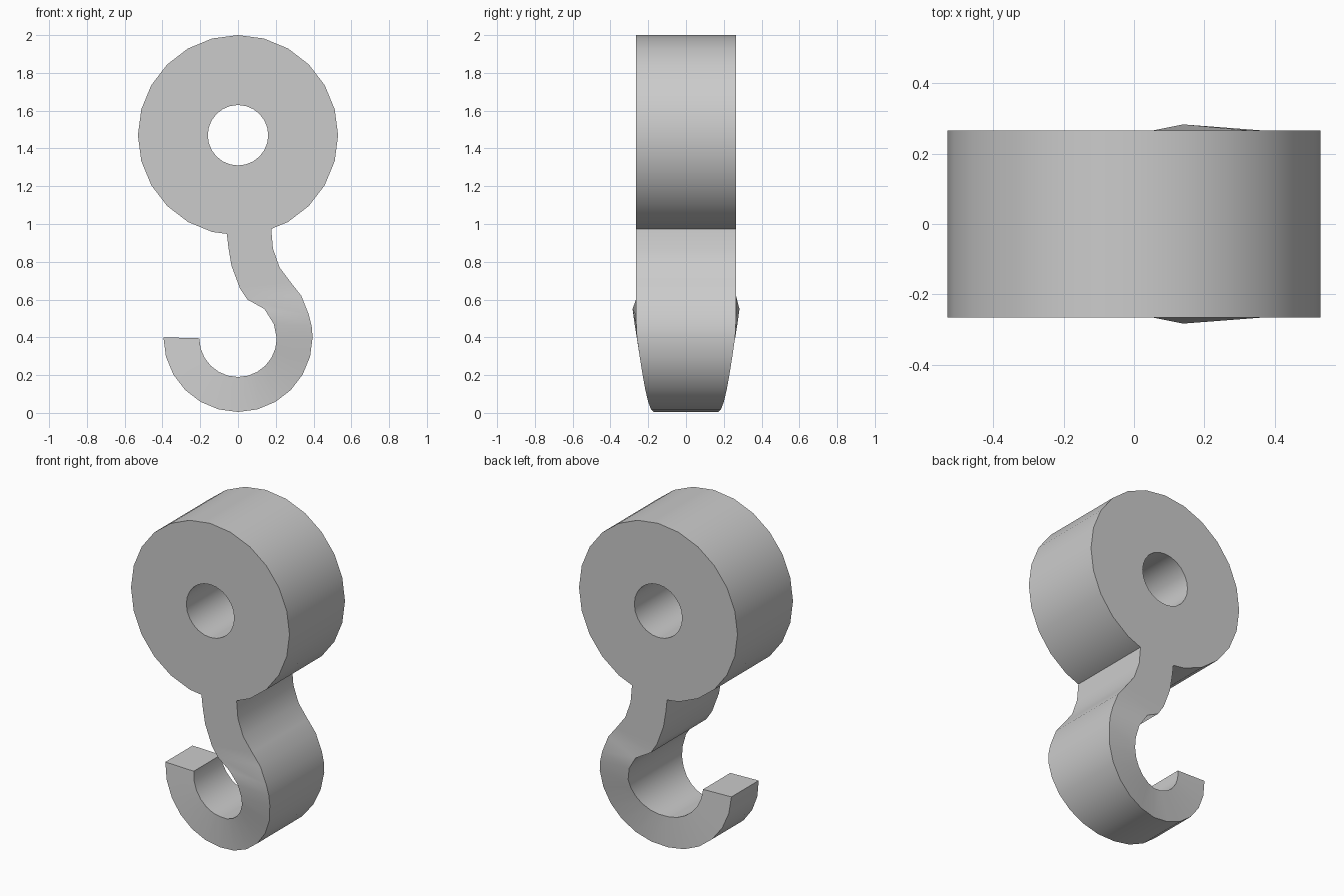
import bpy, bmesh, math

cube = bpy.data.objects.get("Cube")
if cube:
    bpy.data.objects.remove(cube, do_unlink=True)

grey = bpy.data.materials.new("light grey")
grey.use_nodes = True
colour = (0.6, 0.6, 0.6, 1)
grey.diffuse_color = colour
grey.node_tree.nodes["Principled BSDF"].inputs["Base Color"].default_value = colour

DEPTH = 0.265


def sweep_sections(name, sections, closed):
    """Skin a row of four-cornered sections; each is (outer, inner, outer half depth, inner half depth)."""
    bm = bmesh.new()
    loops = []
    for (ox, oz), (ix, iz), od, idp in sections:
        corners = [(ox, -od, oz), (ox, od, oz), (ix, idp, iz), (ix, -idp, iz)]
        loops.append([bm.verts.new(c) for c in corners])
    pairs = list(zip(loops, loops[1:]))
    if closed:
        pairs.append((loops[-1], loops[0]))
    else:
        bm.faces.new(loops[0])
        bm.faces.new(loops[-1])
    for a, b in pairs:
        for i in range(4):
            j = (i + 1) % 4
            bm.faces.new((a[i], a[j], b[j], b[i]))
    bmesh.ops.recalc_face_normals(bm, faces=bm.faces)
    mesh = bpy.data.meshes.new(name)
    bm.to_mesh(mesh)
    bm.free()
    mesh.materials.append(grey)
    obj = bpy.data.objects.new(name, mesh)
    bpy.context.collection.objects.link(obj)
    bpy.ops.object.select_all(action="DESELECT")
    obj.select_set(True)
    bpy.context.view_layer.objects.active = obj
    bpy.ops.object.shade_smooth_by_angle(angle=math.radians(32))
    return obj


def polar(radius, angle, height):
    return radius * math.cos(angle), height + radius * math.sin(angle)


# Thick eye with a round hole
eye = []
for k in range(24):
    a = math.tau * k / 24
    eye.append((polar(0.53, a, 1.47), polar(0.16, a, 1.47), DEPTH, DEPTH))
sweep_sections("eye_ring", eye, True)

# Curved shank, swelling slightly at the throat
hook = [
    ((0.175, 0.985), (-0.06, 0.955), DEPTH, DEPTH),
    ((0.185, 0.87), (-0.05, 0.87), DEPTH, DEPTH),
    ((0.22, 0.77), (-0.035, 0.78), DEPTH, DEPTH),
    ((0.28, 0.69), (0.01, 0.66), DEPTH, DEPTH),
    ((0.335, 0.62), (0.05, 0.60), DEPTH, DEPTH),
    ((0.375, 0.52), (0.14, 0.55), DEPTH, 0.283),
    ((0.39, 0.46), (0.19, 0.47), 0.263, 0.272),
]

# Hook bend, tapering in depth towards the tip
for k in range(13):
    t = k / 12
    a = -math.pi * t
    half = 0.26 - 0.18 * t if t < 0.5 else 0.21 - 0.08 * t
    hook.append((polar(0.395, a, 0.4), polar(0.205, a, 0.395), half, half))
sweep_sections("hook", hook, False)
